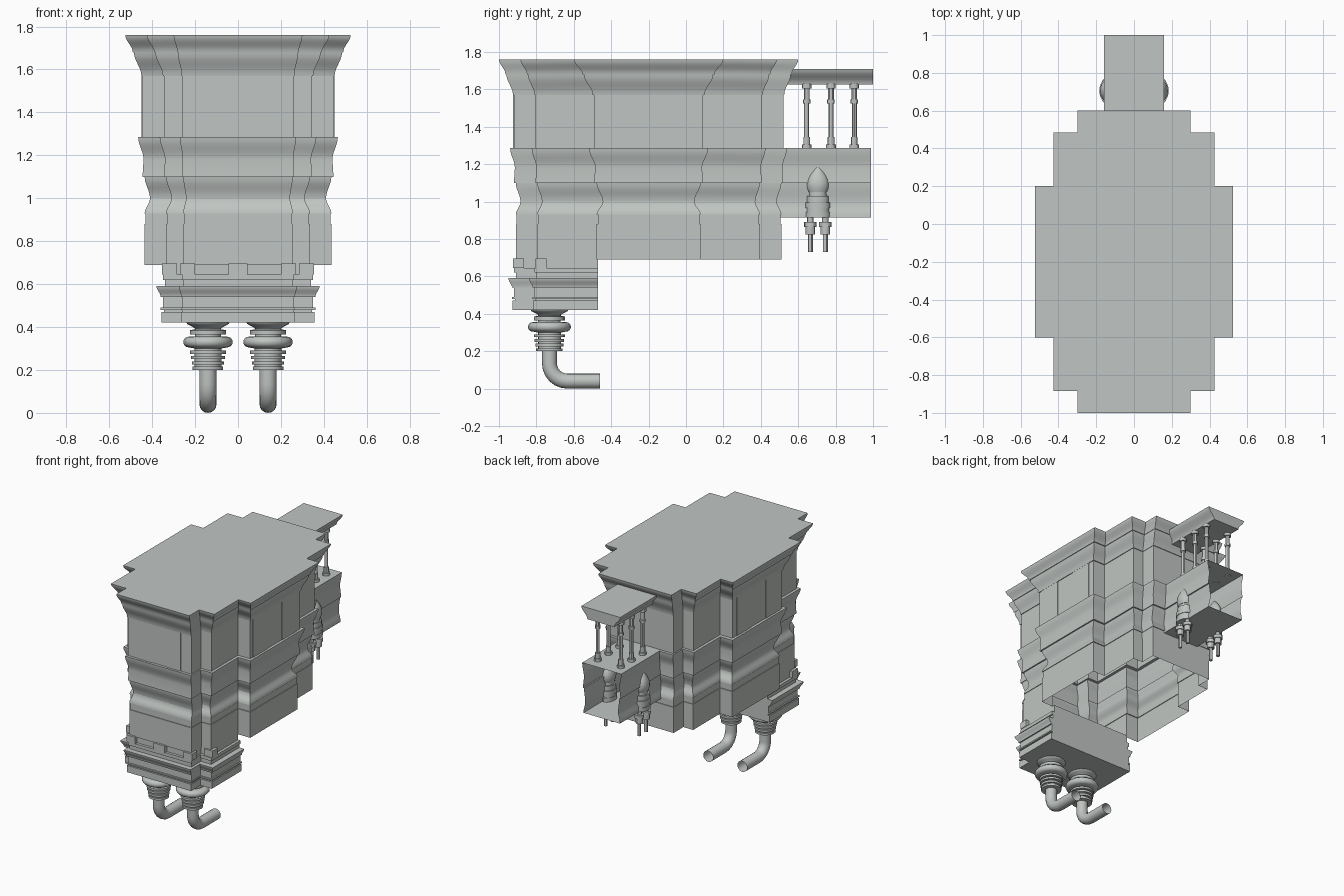
import bpy, bmesh
from math import pi, sin, cos, radians
from mathutils import Vector

cube = bpy.data.objects.get("Cube")
if cube:
    bpy.data.objects.remove(cube, do_unlink=True)

# Single stone grey material
stone = bpy.data.materials.new("stone_grey")
stone.use_nodes = True
grey = (0.53, 0.56, 0.54, 1)
stone.diffuse_color = grey
stone.node_tree.nodes["Principled BSDF"].inputs["Base Color"].default_value = grey

SIDES = (-1, 1)


def finish(name, bm):
    bmesh.ops.recalc_face_normals(bm, faces=bm.faces)
    mesh = bpy.data.meshes.new(name)
    bm.to_mesh(mesh)
    bm.free()
    mesh.materials.append(stone)
    ob = bpy.data.objects.new(name, mesh)
    bpy.context.collection.objects.link(ob)
    bpy.ops.object.select_all(action='DESELECT')
    ob.select_set(True)
    bpy.context.view_layer.objects.active = ob
    bpy.ops.object.shade_smooth_by_angle(angle=radians(30))


def loft(name, rings, cap_first=False, cap_last=False):
    """Skin a list of equally long closed rings of points."""
    bm = bmesh.new()
    loops = [[bm.verts.new(point) for point in ring] for ring in rings]
    for upper, lower in zip(loops, loops[1:]):
        for i in range(len(upper)):
            bm.faces.new((upper[i - 1], upper[i], lower[i], lower[i - 1]))
    if cap_first:
        bm.faces.new(loops[0])
    if cap_last:
        bm.faces.new(loops[-1])
    finish(name, bm)


def mirrored(half):
    return half + [(-x, y) for x, y in reversed(half)]


def circle(radius, sides):
    angles = [2 * pi * i / sides for i in range(sides)]
    return [(radius * cos(a), radius * sin(a)) for a in angles]


def bands(top, *steps):
    """Profile of straight bands, each given by its height and offset."""
    profile = []
    for height, offset in steps:
        profile += [(top, offset), (top - height, offset)]
        top -= height
    return profile


def ogee(top, start, bottom, end, count=6):
    """Profile easing in an S curve from one offset to another."""
    profile = []
    for i in range(count + 1):
        t = i / count
        ease = (1 - cos(pi * t)) / 2
        profile.append((top + (bottom - top) * t, start + (end - start) * ease))
    return profile


def lathe(name, profile, x, y, sides=16, flatten=1):
    rings = [[(x + flatten * u, y + v, z) for u, v in circle(radius, sides)]
             for z, radius in profile]
    loft(name, rings, cap_first=True, cap_last=True)


def box(name, centre, size):
    bm = bmesh.new()
    bmesh.ops.create_cube(bm, size=1)
    for v in bm.verts:
        v.co = Vector(centre) + v.co * Vector(size)
    finish(name, bm)


# Stepped plan, inset by d from the roof edge
def plan(z, d):
    inner, middle, outer = 0.3 - d / 2, 0.425 - d, 0.525 - d
    end, shoulder, flank = 0.8 - d, 0.685 - d, 0.4 - 1.35 * d
    front = [(inner, -end), (inner, -shoulder), (middle, -shoulder),
             (middle, -flank), (outer, -flank)]
    half = front + [(x, -y) for x, y in reversed(front)]
    return [(x, y - 0.2, z) for x, y in mirrored(half)]


# Main shell, open underneath: cornice, wall, moulded belt and skirt
roof, wall_top, wall_foot, belt_mid, belt_foot, skirt_foot = 1.76, 1.57, 1.285, 1.1, 0.93, 0.69
cornice = ogee(roof, 0, 1.68, 0.035) + ogee(1.68, 0.04, wall_top, 0.075)
wall = bands(wall_top, (wall_top - wall_foot, 0.08))
belt = (ogee(wall_foot, 0.06, 1.18, 0.085) + [(belt_mid, 0.08)]
        + ogee(belt_mid, 0.09, 1, 0.115) + ogee(1, 0.115, belt_foot, 0.09))
skirt = bands(belt_foot, (0.05, 0.095), (0.19, 0.09))
shell = cornice + wall + belt + skirt
loft("main_shell", [plan(z, d) for z, d in shell], cap_first=True)

# Shallow wall panels between the cornice and the belt
wall_middle, wall_height = (wall_top + wall_foot) / 2, wall_top - wall_foot
for side in SIDES:
    box("front_wall_panel", (side * 0.12, -0.92, wall_middle), (0.11, 0.008, wall_height))
    for y in (-0.38, -0.04):
        box("side_wall_panel", (side * 0.445, y, wall_middle), (0.008, 0.17, wall_height))


# Moulded base under the front end, outset by e
def base_plan(z, e):
    nose = 0.25 + e / 2
    half = [(nose, -0.9 - e), (nose, -0.79 - e), (0.33 + e, -0.79 - e), (0.33 + e, -0.47)]
    return [(x, y, z) for x, y in mirrored(half)]


base = (bands(0.7, (0.055, 0), (0.025, 0.02), (0.03, 0.01)) + ogee(0.59, 0.05, 0.54, 0.03)
        + bands(0.54, (0.05, 0.02), (0.01, 0.03), (0.01, 0.015), (0.05, 0.027)))
loft("front_base", [base_plan(z, e) for z, e in base], cap_first=True, cap_last=True)

# Small blocks standing on the base ledge
block = (0.07, 0.06, 0.05)
box("base_block", (0, -0.9, 0.67), (0.09, 0.05, 0.05))
for side in SIDES:
    box("base_block", (side * 0.235, -0.895, 0.67), block)
    box("base_block", (side * 0.32, -0.775, 0.67), block)

# Ribbed sockets and bent drain pipes
flange = ogee(0.42, 0.1, 0.39, 0.06) + bands(0.385, (0.02, 0.083), (0.01, 0.06))
collar = [(0.345 - 0.02 * sin(a), 0.09 + 0.025 * cos(a)) for a in (-1, -0.5, 0.5, pi / 2)]
collar = [(0.33 - 0.025 * sin(a), 0.09 + 0.025 * cos(a))
          for a in (pi * i / 8 for i in range(-4, 5))]
ribs = []
for k in range(4):
    ribs += bands(0.3 - k * 0.025, (0.01, 0.062), (0.015, 0.083 - k * 0.004))
socket = flange + collar + ribs

pipe_radius, bend, pipe_y = 0.04, 0.095, -0.73
path = [(pipe_y, 0.22, 0)]
for k in range(7):
    a = k * pi / 12
    path.append((pipe_y + bend * (1 - cos(a)), pipe_radius + bend * (1 - sin(a)), a))
path.append((-0.46, pipe_radius, pi / 2))
for side in SIDES:
    x = side * 0.14
    lathe("pipe_socket", socket, x, pipe_y)
    loft("drain_pipe", [[(x + u, y + v * cos(a), z + v * sin(a))
                         for u, v in circle(pipe_radius, 16)] for y, z, a in path])

# Rear balcony: moulded trough with a floor, open at the far end
trough = (ogee(wall_foot, 0.16, 1.18, 0.145) + [(belt_mid, 0.155)]
          + ogee(belt_mid, 0.145, 1, 0.135) + ogee(1, 0.135, 0.915, 0.15))
section = mirrored([(x, z) for z, x in trough])
loft("balcony_body", [[(x, y, z) for x, z in section] for y in (0.46, 0.99)])

# Balcony canopy with flared sides
flare = mirrored([(x, z) for z, x in ogee(1.71, 0.16, 1.625, 0.11)])
loft("balcony_canopy", [[(x, y, z) for x, z in flare] for y in (0.5, 1)],
     cap_first=True, cap_last=True)

# Balcony columns with square-cut capitals and feet
column = bands(1.63, (0.025, 0.025), (0.06, 0.015), (0.02, 0.02), (0.18, 0.013),
               (0.04, 0.018), (0.025, 0.026))
for side in SIDES:
    for y in (0.645, 0.775, 0.9):
        lathe("balcony_column", column, side * 0.095, y, 12)

# Side lanterns: pointed flame, banded body and twin stems
flame = [(1.19 - 0.14 * t, 0.06 * sin(pi * (0.02 + 0.68 * t))) for t in (i / 8 for i in range(9))]
body = bands(1.05, (0.02, 0.045), (0.035, 0.058), (0.03, 0.066), (0.02, 0.06), (0.03, 0.066))
stem = bands(0.92, (0.03, 0.017), (0.025, 0.033), (0.04, 0.026), (0.095, 0.013))
for side in SIDES:
    x = side * 0.138
    lathe("lantern", flame + body, x, 0.705, flatten=0.7)
    for y in (0.665, 0.745):
        lathe("lantern_stem", stem, x, y, 12)
